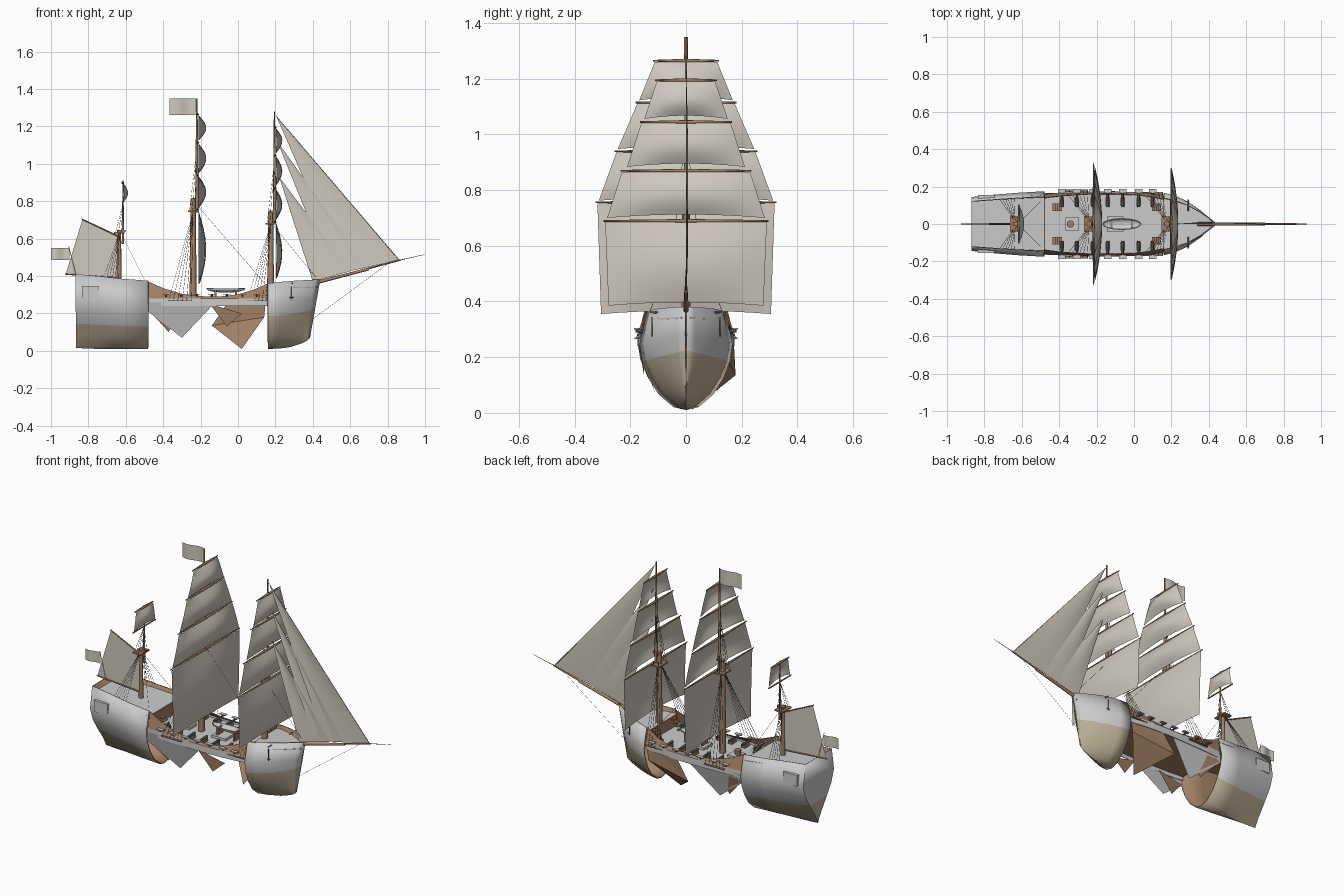
import bpy, bmesh, math
from mathutils import Vector, Matrix

if "Cube" in bpy.data.objects:
    bpy.data.objects.remove(bpy.data.objects["Cube"])

def mat(name, r, g, b):
    m = bpy.data.materials.new(name)
    m.diffuse_color = (r, g, b, 1)
    m.use_nodes = True
    m.node_tree.nodes["Principled BSDF"].inputs["Base Color"].default_value = m.diffuse_color
    return m

GREY = mat("pale_grey", .66, .66, .66)
TAN = mat("tan_bottom", .50, .43, .31)
WOOD = mat("brown_wood", .36, .22, .13)
CLOTH = mat("canvas", .62, .58, .52)
DARK = mat("dark_iron", .08, .08, .08)

def mesh(name, verts, faces, mats, idx=None, smooth=False):
    me = bpy.data.meshes.new(name)
    me.from_pydata([tuple(v) for v in verts], [], faces)
    for m in mats:
        me.materials.append(m)
    for i, p in enumerate(me.polygons):
        p.use_smooth = smooth
        if idx:
            p.material_index = idx[i]
    ob = bpy.data.objects.new(name, me)
    bpy.context.collection.objects.link(ob)
    return ob

def box(name, c, s, m):
    v = [(c[0] + a * s[0] / 2, c[1] + b * s[1] / 2, c[2] + d * s[2] / 2)
         for a in (-1, 1) for b in (-1, 1) for d in (-1, 1)]
    f = [(0, 1, 3, 2), (4, 6, 7, 5), (0, 4, 5, 1), (2, 3, 7, 6), (0, 2, 6, 4), (1, 5, 7, 3)]
    return mesh(name, v, f, [m])

def rod(name, p, q, r1, r2, m, n=8):
    p, q = Vector(p), Vector(q)
    bm = bmesh.new()
    bmesh.ops.create_cone(bm, cap_ends=True, segments=n, radius1=r1, radius2=r2, depth=(q - p).length)
    rot = (q - p).to_track_quat('Z', 'Y').to_matrix().to_4x4()
    bm.transform(Matrix.Translation((p + q) / 2) @ rot)
    ob = mesh(name, [], [], [m])
    bm.to_mesh(ob.data)
    bm.free()
    for f in ob.data.polygons:
        f.use_smooth = len(f.vertices) == 4
    return ob

def lines(name, pairs, r):
    cu = bpy.data.curves.new(name, 'CURVE')
    cu.dimensions = '3D'
    cu.bevel_depth, cu.bevel_resolution = r, 0
    for a, b in pairs:
        s = cu.splines.new('POLY')
        s.points.add(1)
        s.points[0].co, s.points[1].co = (*a, 1), (*b, 1)
    cu.materials.append(DARK)
    bpy.context.collection.objects.link(bpy.data.objects.new(name, cu))

# hull ends: section = (width factor, height fraction); fine = how sharply the bottom narrows
SECTION = [(.87, 1), (1.03, .68), (1, .5), (.9, .33), (.7, .16), (.34, .03), (0, 0)]

def hull(name, stations, water, transom):
    v, f, idx, n = [], [], [], 13
    for x, rake, w, k, top, fine in stations:
        half = [(x + rake * (1 - t), -w * s * (1 - fine * max(0, 1 - t / .68) ** 1.5), k + (top - k) * t)
                for s, t in SECTION]
        v += half + [(a, -b, c) for a, b, c in half[-2::-1]]
    for i in range(len(stations) - 1):
        for j in range(n - 1):
            f.append((i*n + j, i*n + j + 1, i*n + n + j + 1, i*n + n + j))
            idx.append(1 if water <= j < 12 - water else 0)
    if transom:
        for j in range(6):
            q = (n - 1 - j, n - 2 - j, j + 1, j)
            f.append(q if j < 5 else (7, 6, 5))
            idx.append(1 if j >= water else 0)
    ob = mesh(name, v, f, [GREY, TAN, WOOD, WOOD], idx, smooth=True)
    ob.data.set_sharp_from_angle(angle=math.radians(40))
    so = ob.modifiers.new("planking", 'SOLIDIFY')
    so.thickness, so.offset = .005, -1
    so.material_offset = so.material_offset_rim = 2

hull("stern_hull", [(-.87, .005, .14, .015, .41, 1), (-.75, 0, .152, .01, .4, .7),
                    (-.62, 0, .162, .01, .385, .45), (-.48, 0, .17, .01, .375, .25)], 3, True)
hull("bow_hull", [(.16, 0, .162, .01, .36, .2), (.22, 0, .147, .012, .368, .35), (.29, -.01, .117, .02, .374, .5),
                  (.36, -.02, .072, .04, .378, .6), (.41, -.04, .032, .055, .38, .7),
                  (.44, -.055, .004, .07, .38, .8)], 2, False)

# waist bulwarks: grey planking below, brown inner wall above
XS = [-.48, -.4, -.3, -.2, -.1, 0, .08, .16]
WS = [.160, .167, .171, .174, .174, .171, .164, .152]
TOPS = [.37, .335, .305, .292, .29, .302, .325, .36]
for s in (-1, 1):
    v, f, idx = [], [], []
    for x, w, t in zip(XS, WS, TOPS):
        v += [(x, s * w, .24), (x, s * w, .28), (x, s * (w - .012 - (t - .29) * .1), t)]
    for i in range(len(XS) - 1):
        for j in range(2):
            f.append((3*i + j, 3*i + 3 + j, 3*i + 4 + j, 3*i + 1 + j)[::-s])
            idx.append(j)
    ob = mesh("waist_bulwark", v, f, [GREY, WOOD], idx)
    ob.modifiers.new("thickness", 'SOLIDIFY').thickness = .004
    # hanging triangular hull plates under the waist
    mesh("loose_hull_plate", [(-.48, s*.165, .21), (-.3, s*.11, .07), (-.13, s*.17, .25), (-.48, s*.165, .26)],
         [(0, 1, 2, 3)[::-s]], [GREY])
    mesh("stern_lining_plate", [(-.37, s*.12, .1), (-.3, s*.15, .24), (-.48, s*.165, .22)], [(0, 1, 2)], [WOOD])
mesh("far_lining_plate", [(-.14, .178, .135), (.14, .155, .18), (.15, .15, .28), (-.06, .172, .25)],
     [(0, 1, 2), (0, 2, 3)], [WOOD])
mesh("near_lining_plate", [(-.15, -.17, .25), (-.06, -.15, .13), (.02, -.15, .2)], [(0, 1, 2)], [WOOD])
mesh("keel_lining_plate", [(-.14, .178, .135), (.02, .02, .01), (.14, .155, .18)], [(0, 1, 2)], [WOOD])

# decks
def deck(name, pts):
    n = len(pts)
    v = [(x, -w, z) for x, w, z in pts] + [(x, w, z) for x, w, z in pts]
    ob = mesh(name, v, [(i, i + 1, n + i + 1, n + i) for i in range(n - 1)], [GREY, WOOD])
    so = ob.modifiers.new("thickness", 'SOLIDIFY')
    so.thickness, so.offset, so.material_offset = .006, -1, 1

deck("quarter_deck", [(-.868, .124, .372), (-.62, .147, .357), (-.48, .155, .345)])
deck("waist_deck", [(x, w - .005, .268) for x, w in zip(XS, WS)])
deck("fore_deck", [(.16, .145, .335), (.22, .133, .338), (.29, .106, .34), (.36, .066, .342), (.425, .015, .345)])
box("stern_bulkhead", (-.48, 0, .305), (.006, .3, .075), WOOD)
box("bow_bulkhead", (.16, 0, .3), (.006, .28, .07), WOOD)
for y in (-.09, .09):
    for x, d in ((-.41, -1), (.12, 1)):
        for k in range(4):
            box("ladder_step", (x + d * (k - 1.5) * .012, y, .28 + k * .017), (.014, .04, .005), WOOD)
box("main_hatch", (-.1, 0, .275), (.09, .08, .014), GREY)
box("aft_hatch", (-.33, 0, .275), (.07, .07, .014), GREY)
rod("capstan", (-.34, 0, .28), (-.34, 0, .31), .016, .02, WOOD)

# ship's boat on chocks
bm = bmesh.new()
bmesh.ops.create_uvsphere(bm, u_segments=16, v_segments=8, radius=1)
bmesh.ops.delete(bm, geom=[v for v in bm.verts if v.co.z > .01], context='VERTS')
bm.transform(Matrix.Translation((-.065, 0, .333)) @ Matrix.Diagonal((.105, .032, .022, 1)))
boat = mesh("boat", [], [], [GREY])
bm.to_mesh(boat.data)
bm.free()
boat.modifiers.new("thickness", 'SOLIDIFY').thickness = .004
for x in (-.12, -.01):
    box("boat_chock", (x, 0, .3), (.01, .05, .05), WOOD)

# guns, port lids, side galleries and bow tackle
for s in (-1, 1):
    for x in (-.385, -.305, -.22, -.14, -.06, .025, .1):
        box("gun_carriage", (x, s * .12, .281), (.024, .045, .016), WOOD)
        rod("gun_barrel", (x, s * .09, .294), (x, s * .182, .294), .008, .005, DARK)
        box("port_lid", (x, s * .177, .302), (.04, .02, .004), GREY)
    box("quarter_gallery", (-.79, s * .142, .313), (.09, .026, .066), GREY)
    rod("cathead", (.29, s * .07, .36), (.29, s * .13, .362), .004, .004, WOOD, 4)
    rod("anchor_shank", (.285, s * .122, .275), (.285, s * .122, .345), .002, .002, DARK, 6)
    rod("anchor_stock", (.275, s * .122, .285), (.298, s * .122, .285), .002, .002, DARK, 6)
    box("main_channel", (-.31, s * .177, .268), (.13, .014, .004), WOOD)
    box("fore_channel", (.1, s * .163, .268), (.11, .014, .004), WOOD)

# masts: lower mast, platform, topmast, shrouds
def mast(label, x, z0, ztop, zend, r, side, span):
    dx = .02
    rod(label + "_lower_mast", (x, 0, z0), (x, 0, ztop), r, r * .75, WOOD, 12)
    rod(label + "_topmast", (x + dx, 0, ztop - .07), (x + dx, 0, zend), r * .55, r * .2, WOOD, 10)
    box(label + "_mast_cap", (x + dx / 2, 0, ztop), (.045, .022, .012), WOOD)
    z = ztop - .065 if label != "mizzen" else ztop - .01
    box(label + "_platform", (x, 0, z), (.055, .08, .008), WOOD)
    prs = []
    for s in (-1, 1):
        for k in range(6):
            prs.append(((span[0] + (span[1] - span[0]) * k / 5, s * side[0], side[1]), (x, s * .012, z)))
        for k in range(3):
            prs.append(((x - .02 + .015 * k, s * .038, z), (x + dx, 0, z + (zend - z) * .55)))
    lines(label + "_shrouds", prs, .0009)

mast("fore", .175, .26, .745, 1.28, .018, (.165, .27), (.05, .15))
mast("main", -.24, .25, .81, 1.35, .019, (.178, .27), (-.37, -.25))
mast("mizzen", -.635, .34, .64, .91, .013, (.135, .385), (-.72, -.64))
lines("stays", [((.18, 0, .68), (.42, 0, .39)), ((-.22, 0, .78), (.16, 0, .34)), ((.2, 0, 1.26), (.86, 0, .485)),
                ((.8, 0, .465), (.4, 0, .17)),
                ((-.62, 0, .62), (-.5, .12, .38)), ((-.62, 0, .62), (-.5, -.12, .38))], .0007)

# square sails with their yards; side edges stay straight, the middle bellies forward
def square_sail(name, x, zb, zt, wb, wt, belly):
    nu, nv, v = 10, 8, []
    for j in range(nv + 1):
        t = j / nv
        for i in range(nu + 1):
            u = 2 * i / nu - 1
            arch = .012 * (1 - u * u) * (1 - t)
            v.append((x + belly * math.sin(math.pi * (.08 + .92 * t)) * (1 - .95 * u * u),
                      u * (wb + (wt - wb) * t), zb + (zt - zb) * t + arch))
    n = nu + 1
    f = [(j*n + i, j*n + i + 1, j*n + n + i + 1, j*n + n + i) for j in range(nv) for i in range(nu)]
    mesh(name, v, f, [CLOTH], smooth=True)
    for s in (-1, 1):
        rod(name + "_yard", (x - .004, 0, zt + .004), (x - .004, s * (wt + .006), zt + .004), .007, .003, WOOD)

for k, (zb, zt, wb, wt) in enumerate([(.355, .752, .305, .318), (.762, .935, .313, .25),
                                      (.947, 1.11, .245, .175), (1.122, 1.26, .168, .112)]):
    square_sail("main_sail_%d" % k, -.212, zb, zt, wb, wt, .042)
for k, (zb, zt, wb, wt) in enumerate([(.385, .685, .278, .29), (.7, .865, .283, .23),
                                      (.883, 1.04, .212, .16), (1.055, 1.19, .15, .105)]):
    square_sail("fore_sail_%d" % k, .203, zb, zt, wb, wt, .034)
square_sail("mizzen_topsail", -.612, .79, .895, .1, .08, .024)
rod("mizzen_lower_yard", (-.615, -.105, .785), (-.615, .105, .785), .004, .004, WOOD)

# triangular headsails
def jib(name, head, tack, clew, bulge):
    a, b, c = [Vector((p[0], 0, p[1])) for p in (head, tack, clew)]
    n, v, f = 6, [], []
    for j in range(n + 1):
        for i in range(n + 1):
            t, u = j / n, i / n
            p = a.lerp(b.lerp(c, u), t)
            p.y = bulge * math.sin(math.pi * t) * math.sin(math.pi * u)
            v.append(p)
    for j in range(n):
        for i in range(n):
            q = (j*7 + i, j*7 + 7 + i, j*7 + 8 + i, j*7 + i + 1)
            f.append(q)
    mesh(name, v, f, [CLOTH], smooth=True)

jib("outer_jib", (.202, 1.26), (.865, .485), (.57, .42), .008)
jib("middle_jib", (.21, 1.12), (.69, .447), (.50, .405), .008)
jib("inner_jib", (.22, .93), (.60, .425), (.40, .37), .008)
rod("bowsprit", (.34, 0, .345), (.7, 0, .437), .01, .007, WOOD)
rod("jib_boom", (.62, 0, .42), (.87, 0, .486), .005, .004, WOOD)
rod("flying_jib_boom", (.86, 0, .484), (1, 0, .515), .002, .001, WOOD, 6)

# spanker with boom and gaff
mesh("spanker", [(-.92, 0, .412), (-.645, 0, .392), (-.645, 0, .61), (-.832, 0, .702)], [(0, 1, 2, 3)], [CLOTH])
rod("spanker_boom", (-.63, 0, .388), (-.925, 0, .41), .005, .003, WOOD)
rod("spanker_gaff", (-.63, 0, .608), (-.836, 0, .705), .004, .003, WOOD)

# plain waving flags
def flag(name, x0, x1, z0, z1, amp):
    n = 10
    v = [(x0 + (x1 - x0) * i / n, amp * math.sin(i / n * 6.28), z) for i in range(n + 1) for z in (z0, z1)]
    mesh(name, v, [(2*i, 2*i + 2, 2*i + 3, 2*i + 1) for i in range(n)], [CLOTH], smooth=True)

flag("masthead_flag", -.22, -.365, 1.262, 1.35, .007)
flag("stern_flag", -.9, -1, .485, .55, .006)
rod("stern_flagstaff", (-.865, 0, .4), (-.905, 0, .56), .002, .0015, WOOD, 6)
